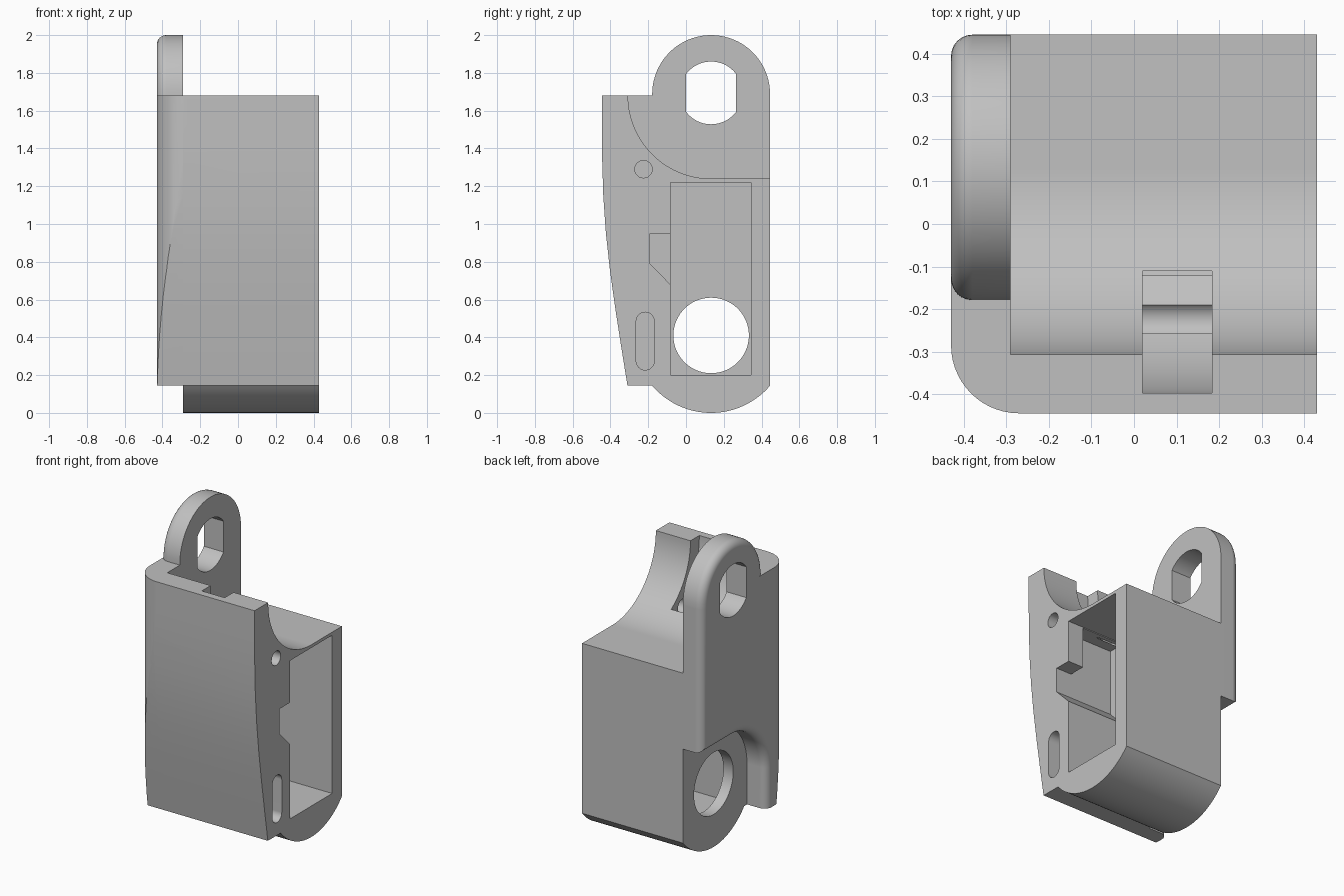
import bpy, bmesh
from math import cos, sin, radians, acos, degrees

old = bpy.data.objects.get("Cube")
if old:
    bpy.data.objects.remove(old, do_unlink=True)

grey = bpy.data.materials.new("plain_grey")
grey.use_nodes = True
colour = (0.53, 0.53, 0.53, 1)
grey.diffuse_color = colour
grey.node_tree.nodes["Principled BSDF"].inputs["Base Color"].default_value = colour


def arc(cy, cz, r, start, end, n=28):
    angles = [radians(start + (end - start) * i / n) for i in range(n + 1)]
    return [(cy + r * cos(a), cz + r * sin(a)) for a in angles]


def prism(name, points, low, high, upright=False, fillet=None, radius=0.05):
    """Extrude a (y, z) profile along x, or an (x, y) profile along z."""
    bm = bmesh.new()
    place = (lambda p, h: (p[0], p[1], h)) if upright else (lambda p, h: (h, p[0], p[1]))
    rings = [[bm.verts.new(place(p, h)) for p in points] for h in (low, high)]
    n = len(points)
    for ring in rings:
        bm.faces.new(ring)
    for i in range(n):
        j = (i + 1) % n
        bm.faces.new((rings[0][i], rings[0][j], rings[1][j], rings[1][i]))
    bmesh.ops.recalc_face_normals(bm, faces=bm.faces)
    if fillet:
        outer = [e for e in bm.edges if all(abs(v.co.x - low) < 1e-5 for v in e.verts)]
        chosen = [e for e in outer if fillet(*[(v.co.y, v.co.z) for v in e.verts])]
        bmesh.ops.bevel(bm, geom=chosen, offset=radius, segments=6, profile=0.5,
                        affect='EDGES', clamp_overlap=False)
    mesh = bpy.data.meshes.new(name)
    bm.to_mesh(mesh)
    bm.free()
    mesh.materials.append(grey)
    ob = bpy.data.objects.new(name, mesh)
    bpy.context.collection.objects.link(ob)
    return ob


def activate(ob):
    bpy.ops.object.select_all(action='DESELECT')
    ob.select_set(True)
    bpy.context.view_layer.objects.active = ob


def cut(ob, *cutters):
    activate(ob)
    for c in cutters:
        mod = ob.modifiers.new("cut", 'BOOLEAN')
        mod.operation, mod.solver, mod.object = 'DIFFERENCE', 'EXACT', c
        bpy.ops.object.modifier_apply(modifier=mod.name)


def box(name, y0, y1, z0, z1, x0, x1):
    return prism(name, [(y0, z0), (y1, z0), (y1, z1), (y0, z1)], x0, x1)


# Shared dimensions
LEFT, INNER, RIGHT = -0.43, -0.29, 0.43
BACK, AXIS, FOOT, TOP = 0.445, 0.133, 0.145, 1.68
TAB_R, LOW_Z, LOW_R = 0.312, 0.41, 0.41
front = [(-.31, FOOT), (-.343, .35), (-.374, .55), (-.402, .75), (-.424, .95),
         (-.438, 1.15), (-.444, 1.35), (-.445, 1.5), (-.445, TOP)]

# Main housing with scooped top and rounded underside
tilt = degrees(acos(TAB_R / LOW_R))
housing = prism("housing", front + arc(AXIS, TOP, 0.44, 180, 270) + [(BACK, 1.24)]
                + arc(AXIS, LOW_Z, LOW_R, -tilt, tilt - 180), INNER, RIGHT)

# Side plate with a stadium-shaped recess below
recess_r = 0.34
recess = [(BACK, LOW_Z + recess_r)] + arc(AXIS, LOW_Z, recess_r, 90, 180, 16)
side_plate = prism("side_plate", front + [(BACK, TOP)] + recess
                   + [(AXIS - recess_r, FOOT)], LEFT, INNER,
                   fillet=lambda a, b: min(a[0], b[0]) > -0.22 and max(a[1], b[1]) > 0.2)

# Rounded lug rising above the side plate
lug = prism("lug", [(BACK, TOP)] + arc(AXIS, 1.688, TAB_R, 0, 180, 40)
            + [(AXIS - TAB_R, TOP)], LEFT, INNER,
            fillet=lambda a, b: max(a[1], b[1]) > TOP + 0.001)

# Cutters: rounded front corner
corner_r = 0.16
corner = prism("corner_cutter", arc(LEFT + corner_r, -0.445 + corner_r, corner_r, 180, 270, 14)
               + [(LEFT + corner_r, -0.5), (-0.5, -0.5), (-0.5, -0.445 + corner_r)],
               -0.1, 1.9, upright=True)

# Cutters: double-flat shaft hole in the lug
flat = degrees(acos(0.133 / 0.166))
shaft_hole = prism("shaft_hole_cutter", arc(AXIS, 1.694, 0.166, flat, 180 - flat)
                   + arc(AXIS, 1.694, 0.166, 180 + flat, 360 - flat), -0.6, -0.1)

# Cutters: open pocket, side notch, cable channel and pivot holes
pocket = box("pocket_cutter", -0.083, 0.345, 0.2, 1.22, -0.22, 0.6)
notch = prism("notch_cutter", [(-.05, .65), (-.083, .68), (-.19, .79), (-.19, .95), (-.05, .95)],
              0.02, 0.6)
inner_recess = box("inner_recess_cutter", -0.19, -0.05, 0.85, 1.215, 0.02, 0.32)
bend = 180 + degrees(acos(0.243 / 0.53))
channel = prism("channel_cutter", arc(AXIS, TOP, 0.53, 180, bend)
                + [(-.11, 1.8), (AXIS - 0.53, 1.8)], 0.02, 0.183)
bearing_hole = prism("bearing_hole_cutter", arc(AXIS, LOW_Z, 0.2, 0, 354, 59), -0.5, 0)
pin_hole = prism("pin_hole_cutter", arc(-.225, 1.29, 0.046, 0, 345, 23), -0.1, 0.6)
long_slot = prism("long_slot_cutter", arc(-.216, .485, .048, 0, 180, 12)
                  + arc(-.216, .275, .048, 180, 360, 12), 0.1, 0.6)

cut(housing, corner, pocket, notch, inner_recess, channel, bearing_hole, pin_hole, long_slot)
cut(side_plate, corner, shaft_hole)
cut(lug, shaft_hole)
for c in (corner, shaft_hole, pocket, notch, inner_recess, channel, bearing_hole,
          pin_hole, long_slot):
    bpy.data.objects.remove(c, do_unlink=True)

# Smooth curved faces while keeping sharp edges
for ob in (housing, side_plate, lug):
    activate(ob)
    bpy.ops.object.shade_smooth_by_angle(angle=radians(25))
    weighted = ob.modifiers.new("weighted_normals", 'WEIGHTED_NORMAL')
    weighted.keep_sharp = True
